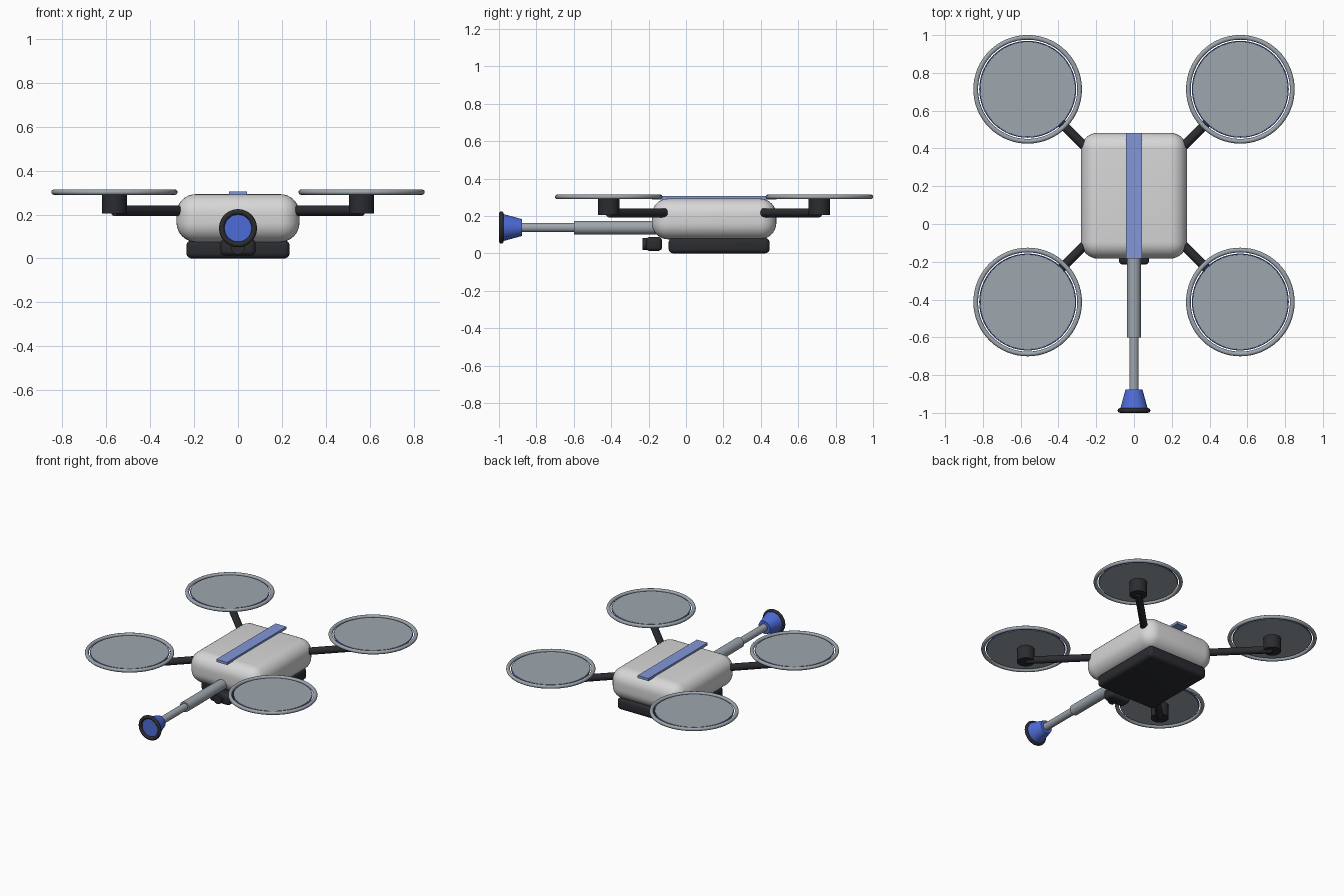
import bpy, math
from mathutils import Vector

cube = bpy.data.objects.get("Cube")
if cube:
    bpy.data.objects.remove(cube, do_unlink=True)


def material(name, rgb):
    m = bpy.data.materials.new(name)
    m.use_nodes = True
    m.diffuse_color = (*rgb, 1)
    m.node_tree.nodes["Principled BSDF"].inputs["Base Color"].default_value = (*rgb, 1)
    return m


shell = material("light grey shell", (0.68, 0.68, 0.68))
dark = material("charcoal", (0.024, 0.025, 0.03))
metal = material("steel grey", (0.34, 0.38, 0.42))
blue = material("blue", (0.075, 0.15, 0.68))
pale_blue = material("pale blue", (0.23, 0.31, 0.68))


def finish(name, mat):
    ob = bpy.context.object
    ob.name = ob.data.name = name
    ob.data.materials.append(mat)
    bpy.ops.object.shade_smooth_by_angle(angle=math.radians(35))
    return ob


def box(name, mat, low, high, bevel=0.0, segments=5):
    low, high = Vector(low), Vector(high)
    bpy.ops.mesh.primitive_cube_add(size=1, location=(low + high) / 2)
    bpy.context.object.scale = high - low
    bpy.ops.object.transform_apply(location=False, rotation=False)
    if bevel:
        mod = bpy.context.object.modifiers.new("rounding", "BEVEL")
        mod.width, mod.segments = bevel, segments
        bpy.ops.object.modifier_apply(modifier=mod.name)
    return finish(name, mat)


def rod(name, mat, start, end, r1, r2=None, sides=32):
    start, end = Vector(start), Vector(end)
    axis = end - start
    bpy.ops.mesh.primitive_cone_add(
        vertices=sides, radius1=r1, radius2=r1 if r2 is None else r2,
        depth=axis.length, location=(start + end) / 2,
        rotation=axis.to_track_quat("Z", "Y").to_euler())
    return finish(name, mat)


def ring(name, mat, centre, major, minor, rotation=(0, 0, 0)):
    bpy.ops.mesh.primitive_torus_add(
        major_radius=major, minor_radius=minor, major_segments=64,
        minor_segments=12, location=centre, rotation=rotation)
    return finish(name, mat)


# Body, battery and top stripe
MID = 0.15
box("body", shell, (-0.28, -0.183, 0.075), (0.28, 0.483, 0.293), 0.088, 8)
box("battery", dark, (-0.235, -0.093, 0), (0.235, 0.447, 0.083), 0.025)
box("top_stripe", pale_blue, (-0.042, -0.183, 0.288), (0.042, 0.483, 0.306))

# Camera under the nose
box("camera_housing", dark, (-0.08, -0.215, 0.013), (0.08, -0.128, 0.088), 0.022)
rod("camera_lens", dark, (0, -0.2, 0.05), (0, -0.232, 0.05), 0.032)

# Telescopic probe with a flared nozzle
PROBE = 0.138
rod("probe_outer_tube", metal, (0, -0.1, PROBE), (0, -0.6, PROBE), 0.036)
rod("probe_inner_tube", metal, (0, -0.58, PROBE), (0, -0.89, PROBE), 0.025)
rod("nozzle", blue, (0, -0.877, PROBE), (0, -0.986, PROBE), 0.045, 0.075)
ring("nozzle_rim", dark, (0, -0.987, PROBE), 0.074, 0.0125, (math.pi / 2, 0, 0))

# Four arms, each with a motor and a guarded rotor
for side, sx in (("left", 1), ("right", -1)):
    for end, sy in (("front", -1), ("back", 1)):
        tag = f"{end}_{side}"

        def at(d, z):
            return (sx * d, MID + sy * d, z)

        rod(f"arm_{tag}", dark, at(0.265, 0.217), at(0.563, 0.217), 0.024)
        rod(f"motor_{tag}", dark, at(0.563, 0.205), at(0.563, 0.298), 0.057)
        rod(f"rotor_disc_{tag}", metal, at(0.563, 0.297), at(0.563, 0.306), 0.251, sides=64)
        ring(f"rotor_edge_{tag}", blue, at(0.563, 0.302), 0.2535, 0.003)
        ring(f"rotor_guard_{tag}", metal, at(0.563, 0.302), 0.275, 0.0125)
